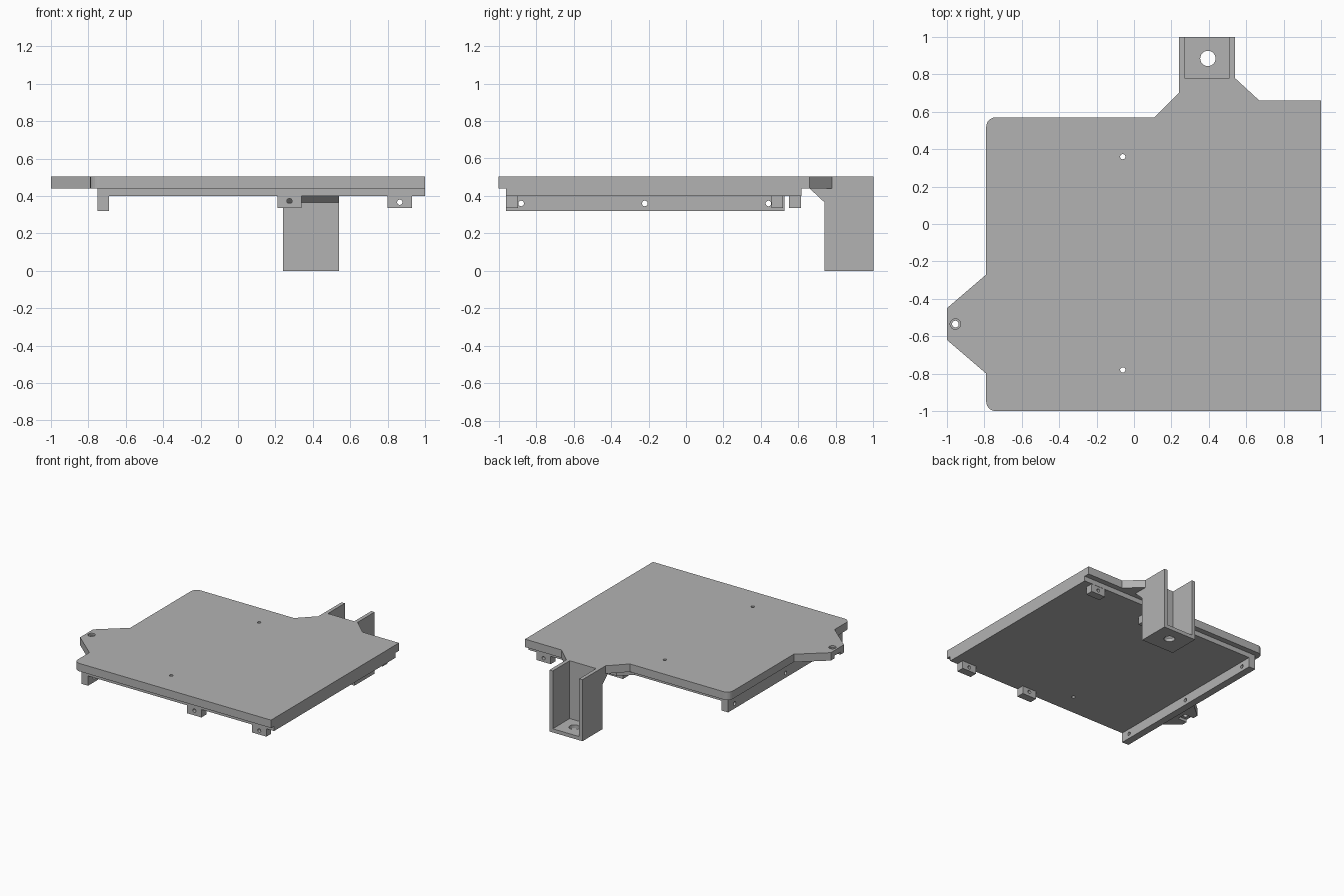
import bpy, bmesh, math
from mathutils import Vector, Matrix

if "Cube" in bpy.data.objects:
    bpy.data.objects.remove(bpy.data.objects["Cube"], do_unlink=True)

GREY = (0.45, 0.45, 0.45, 1)
grey = bpy.data.materials.new("plain grey")
grey.use_nodes = True
grey.diffuse_color = GREY
grey.node_tree.nodes["Principled BSDF"].inputs["Base Color"].default_value = GREY


def add_object(name, bm):
    bmesh.ops.recalc_face_normals(bm, faces=bm.faces)
    mesh = bpy.data.meshes.new(name)
    bm.to_mesh(mesh)
    bm.free()
    mesh.materials.append(grey)
    obj = bpy.data.objects.new(name, mesh)
    bpy.context.collection.objects.link(obj)
    return obj


def prism(name, outline, low, high, axis="z"):
    """Extrude a flat outline: x,y points along z, or y,z points along x."""
    place = (lambda a, b: (a, b, low)) if axis == "z" else (lambda a, b: (low, a, b))
    move = Vector((0, 0, high - low)) if axis == "z" else Vector((high - low, 0, 0))
    bm = bmesh.new()
    face = bm.faces.new([bm.verts.new(place(*p)) for p in outline])
    made = bmesh.ops.extrude_face_region(bm, geom=[face])["geom"]
    bmesh.ops.translate(bm, vec=move, verts=[v for v in made if isinstance(v, bmesh.types.BMVert)])
    return add_object(name, bm)


def box(name, x, y, z):
    return prism(name, [(x[0], y[0]), (x[1], y[0]), (x[1], y[1]), (x[0], y[1])], *z)


def cylinder(centre, radius, depth, axis="z"):
    turn = {"x": Matrix.Rotation(math.pi / 2, 4, "Y"),
            "y": Matrix.Rotation(math.pi / 2, 4, "X"), "z": Matrix()}[axis]
    bm = bmesh.new()
    bmesh.ops.create_cone(bm, cap_ends=True, segments=24, radius1=radius, radius2=radius,
                          depth=depth, matrix=Matrix.Translation(centre) @ turn)
    return add_object("cutter", bm)


def cut(obj, cutter):
    mod = obj.modifiers.new("cut", "BOOLEAN")
    mod.operation, mod.solver, mod.object = "DIFFERENCE", "EXACT", cutter
    bpy.context.view_layer.objects.active = obj
    bpy.ops.object.modifier_apply(modifier=mod.name)
    bpy.data.objects.remove(cutter, do_unlink=True)


def arc(cx, cy, radius, start):
    return [(cx + radius * math.cos(math.radians(start + a)),
             cy + radius * math.sin(math.radians(start + a))) for a in range(0, 91, 15)]


# Top plate with rounded left corners, side tab and neck to the bracket
TOP, STEP, UNDER = 0.505, 0.44, 0.4
outline = [(1, -1), (1, 0.66), (0.67, 0.66), (0.54, 0.78), (0.24, 0.78), (0.24, 0.7), (0.11, 0.57)]
outline += arc(-0.74, 0.52, 0.05, 90)
outline += [(-0.79, -0.27), (-1, -0.45), (-1, -0.62), (-0.79, -0.8)]
outline += arc(-0.74, -0.95, 0.05, 180)
top_plate = prism("top_plate", outline, STEP, TOP)

# Inset lower plate
lower_plate = prism("lower_plate", [(-0.75, -0.96), (1, -0.96), (1, 0.615), (0.65, 0.615),
                                    (0.2, 0.615), (0.1, 0.525), (-0.75, 0.525)], UNDER, STEP)

# Small holes through both plates
for y in (0.36, -0.78):
    for plate in (top_plate, lower_plate):
        cut(plate, cylinder((-0.06, y, STEP), 0.014, 0.5))

# Tab hole with a wider mouth above and an open nut pocket below
cut(top_plate, cylinder((-0.955, -0.535, STEP), 0.018, 0.5))
cut(top_plate, cylinder((-0.955, -0.535, TOP), 0.028, 0.03))
cut(top_plate, box("cutter", (-1.1, -0.915), (-0.575, -0.495), (0.4, 0.462)))

# Side rail with three cross holes
rail = box("side_rail", (-0.75, -0.69), (-0.96, 0.525), (0.32, UNDER))
for y in (-0.88, -0.22, 0.44):
    cut(rail, cylinder((-0.72, y, 0.36), 0.015, 0.3, "x"))

# Drilled mounting lugs along the front and back edges
for place, x, back_y, hole_z in (("middle", 0.275, 0.455, 0.373), ("end", 0.865, 0.55, 0.367)):
    for side, y in (("front", -0.96), ("back", back_y)):
        lug = box(f"{side}_{place}_lug", (x - 0.065, x + 0.065), (y, y + 0.063), (0.335, UNDER))
        cut(lug, cylinder((x, y + 0.03, hole_z), 0.014, 0.3, "y"))

# Hanging bracket: drilled floor, front wall with a sloping gusset, two side walls
floor = box("bracket_floor", (0.27, 0.51), (0.78, 1), (0, 0.03))
cut(floor, cylinder((0.395, 0.885, 0), 0.041, 0.3))
prism("bracket_front_wall", [(0.74, 0), (0.78, 0), (0.78, TOP), (0.74, TOP)], 0.27, 0.51, "x")
prism("bracket_gusset", [(0.74, 0.365), (0.74, STEP), (0.66, STEP)], 0.24, 0.54, "x")
for side, x in (("right", 0.24), ("left", 0.51)):
    box(f"bracket_{side}_wall", (x, x + 0.03), (0.74, 1), (0, TOP))
